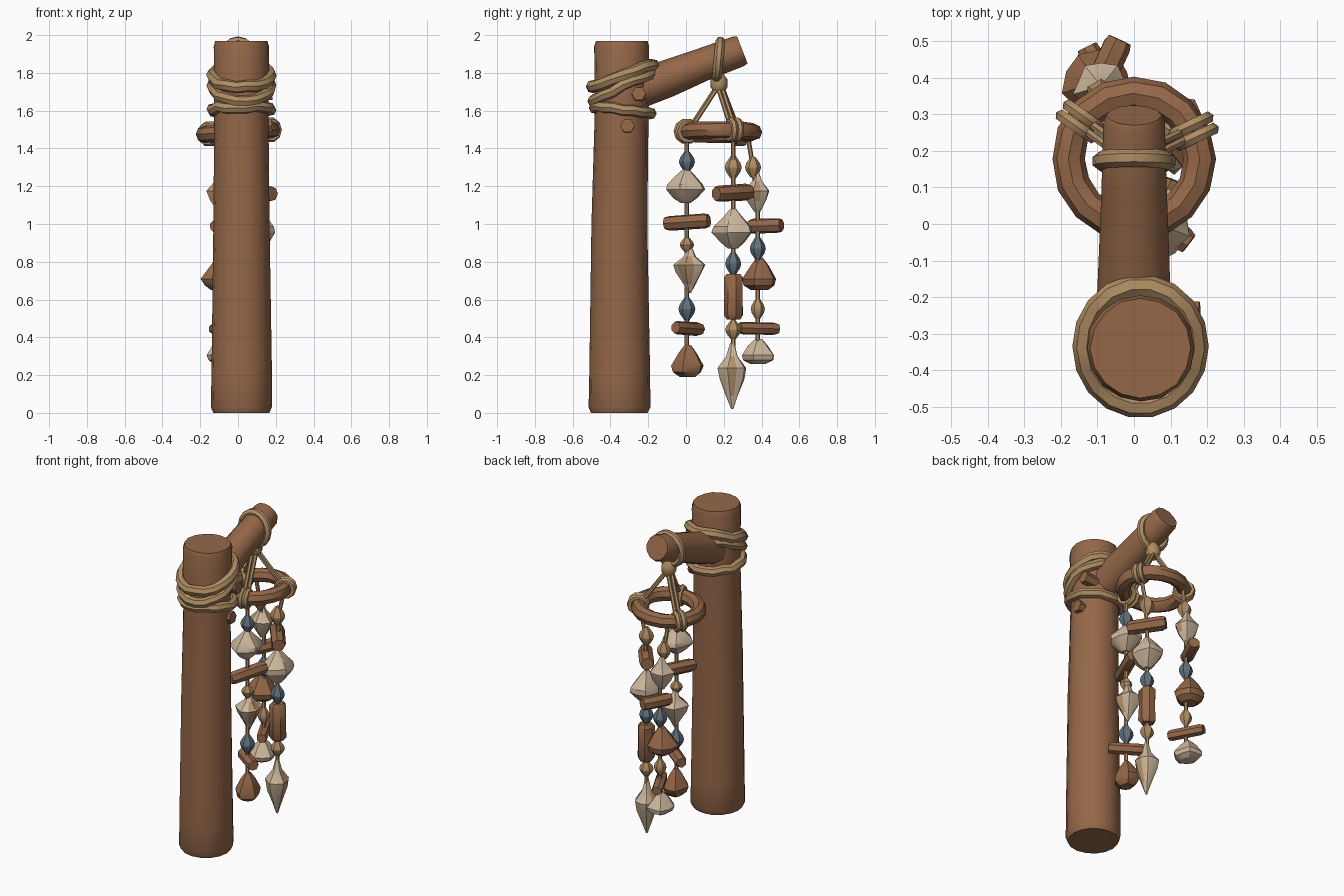
import bpy, bmesh, math, random
from mathutils import Vector

random.seed(4)
if "Cube" in bpy.data.objects:
    bpy.data.objects.remove(bpy.data.objects["Cube"])


def material(name, rgb):
    m = bpy.data.materials.new(name)
    m.use_nodes = True
    m.diffuse_color = (*rgb, 1)
    m.node_tree.nodes["Principled BSDF"].inputs["Base Color"].default_value = (*rgb, 1)
    return m


WOOD = material("brown wood", (0.30, 0.137, 0.066))
ROPE = material("tan rope", (0.43, 0.265, 0.125))
SHELL = material("cream shell", (0.62, 0.48, 0.34))
PATCH = material("shell marking", (0.46, 0.29, 0.15))
BLUE = material("slate blue bead", (0.125, 0.17, 0.205))


def sweep(name, pts, radii, mat, sides=8, closed=False, ref=None, flat=1.0,
          rib=0.0, jitter=0.0, marked=(), angle=40):
    """Sweep a round section along a path; radii may vary from point to point."""
    pts = [Vector(p) for p in pts]
    n = len(pts)
    if not isinstance(radii, (list, tuple)):
        radii = [radii] * n
    bm = bmesh.new()
    rings = []
    for i, p in enumerate(pts):
        a = pts[i - 1] if closed or i else p
        b = pts[(i + 1) % n] if closed or i < n - 1 else p
        t = (b - a).normalized()
        r = Vector(ref) if ref else Vector((1, 0, 0) if abs(t.z) > 0.8 else (0, 0, 1))
        u = t.cross(r).normalized()
        v = u.cross(t)
        ring = []
        for k in range(sides):
            ang = math.tau * k / sides
            rad = radii[i] * (1 + rib * (-1) ** k) * (1 + random.uniform(-jitter, jitter))
            ring.append(bm.verts.new(p + u * math.cos(ang) * rad + v * math.sin(ang) * rad * flat))
        rings.append(ring)
    for i in range(n if closed else n - 1):
        r1, r2 = rings[i], rings[(i + 1) % n]
        for k in range(sides):
            j = (k + 1) % sides
            f = bm.faces.new((r1[k], r1[j], r2[j], r2[k]))
            f.material_index = int(k in marked and 0 < i < n - 2)
    if not closed:
        bm.faces.new(rings[0])
        bm.faces.new(rings[-1])
    bmesh.ops.recalc_face_normals(bm, faces=bm.faces)
    me = bpy.data.meshes.new(name)
    bm.to_mesh(me)
    bm.free()
    me.materials.append(mat)
    if marked:
        me.materials.append(PATCH)
    ob = bpy.data.objects.new(name, me)
    bpy.context.collection.objects.link(ob)
    bpy.ops.object.select_all(action='DESELECT')
    ob.select_set(True)
    bpy.context.view_layer.objects.active = ob
    bpy.ops.object.shade_smooth_by_angle(angle=math.radians(angle))
    return ob


def loop(centre, u, v, n=16, wobble=0.0):
    """Points of an ellipse spanned by two half-axes."""
    c, u, v = Vector(centre), Vector(u), Vector(v)
    return [c + u * math.cos(math.tau * i / n) + v * math.sin(math.tau * i / n)
            + Vector((0, 0, random.uniform(-wobble, wobble))) for i in range(n)]


def stack(name, x, y, z, w, h, profile, mat, **kw):
    """Upright turned shape: profile holds (height, radius) fractions, top down."""
    pts = [(x, y, z + h * (0.5 - f)) for f, _ in profile]
    return sweep(name, pts, [max(0.002, r * w / 2) for _, r in profile], mat, **kw)


# Post, branch and side pegs
sweep("post", [(0.018, -0.352, 0), (0.018, -0.352, 0.03), (0.018, -0.352, 0.2), (0.018, -0.352, 1.0),
               (0.018, -0.342, 1.6), (0.018, -0.34, 1.94), (0.018, -0.34, 1.97)],
      [0.15, 0.162, 0.16, 0.149, 0.142, 0.147, 0.138], WOOD, sides=16, jitter=0.015)
sweep("branch", [(0, -0.32, 1.69), (0, -0.1, 1.77), (0, 0.1, 1.848), (0, 0.28, 1.915), (0, 0.298, 1.922)],
      [0.105, 0.098, 0.088, 0.083, 0.075], WOOD, sides=12, jitter=0.02)
for y, z in ((-0.31, 1.51), (-0.25, 1.68)):
    sweep("peg", [(0.05, y, z), (0.18, y, z + 0.01)], 0.038, WOOD, sides=6)

# Lashings on the post
for z, tilt, reach, r in ((1.785, 0.06, 0.165, 0.032), (1.73, 0.075, 0.16, 0.03), (1.605, -0.015, 0.152, 0.03)):
    sweep("post_lashing", loop((0.018, -0.335, z), (0.155, 0, 0), (0, reach, tilt), 18, 0.008),
          r, ROPE, sides=7, closed=True, ref=(0, 0, 1))

# Hanging loop and knot on the branch
sweep("branch_lashing", loop((0, 0.172, 1.868), (0.09, 0, 0), (0, 0.01, 0.098)), 0.026, ROPE,
      sides=7, closed=True, ref=(0, 1, 0))
stack("knot", 0, 0.175, 1.745, 0.09, 0.1, [(0, 0.5), (0.3, 1), (0.7, 1), (1, 0.6)], ROPE)

# Hoop
CX, CY, CZ, R = 0, 0.178, 1.487, 0.18
sweep("hoop", loop((CX, CY, CZ), (R, 0, 0.012), (0, R, 0), 16), 0.045, WOOD,
      closed=True, ref=(0, 0, 1), jitter=0.04)

# Cords from the knot to the hoop, with a wrap where each one ends
for deg in (25, 145, 285):
    a = math.radians(deg)
    out = Vector((math.cos(a), math.sin(a), 0))
    along = Vector((-out.y, out.x, 0))
    p = Vector((CX, CY, CZ + 0.012 * out.x)) + out * R
    for side in (-0.012, 0.012):
        sweep("hoop_cord", [Vector((0, 0.175, 1.74)) + along * side,
                            p - out * 0.035 + along * side + Vector((0, 0, 0.04))],
              0.012, ROPE, sides=6)
    for side in (-0.017, 0.017):
        sweep("hoop_wrap", loop(p + along * side, out * 0.05, (0, 0, 0.05), 10), 0.018, ROPE,
              sides=6, closed=True, ref=along)

# Outlines of the threaded pieces
BEAD = [(0, 0.3), (0.3, 0.85), (0.5, 1), (0.7, 0.85), (1, 0.3)]
FAN = [(0, 0.15), (0.2, 0.5), (0.45, 0.95), (0.6, 1), (0.85, 0.6), (1, 0.25)]
DOME = [(0, 0.2), (0.25, 0.55), (0.65, 1), (0.85, 0.9), (1, 0.5)]
CONCH = [(0, 0.15), (0.2, 0.4), (0.38, 1), (0.55, 0.85), (0.8, 0.4), (1, 0.08)]
LOG = [(0, 0.7), (0.08, 1), (0.5, 0.95), (0.9, 1), (1, 0.7)]


def bead(x, y, z, w, h, mat):
    stack("bead", x, y, z, w, h, BEAD, mat, sides=6, angle=25)


def shell(x, y, z, w, h, profile, mat=SHELL, marked=(), rib=0.06, flat=0.85):
    stack("shell", x, y, z, w, h, profile, mat, sides=10, rib=rib, flat=flat,
          jitter=0.08, marked=marked, angle=30)


def stick(x, y, z, dx, dy, dz, r):
    c, d = Vector((x, y, z)), Vector((dx, dy, dz)) / 2
    sweep("wood_piece", [c - d, c - d * 0.8, c + d * 0.8, c + d], [r * 0.85, r, r, r * 0.85],
          WOOD, sides=7, jitter=0.05, angle=35)


def strand(pts):
    sweep("strand_cord", pts, 0.012, ROPE, sides=6)


# First strand
x, y = 0.065, 0.005
strand([(x, y, 1.46), (x, y, 0.3)])
bead(x, y, 1.33, 0.085, 0.11, BLUE)
shell(x, y - 0.005, 1.2, 0.2, 0.18, FAN)
stick(x, y, 1.01, 0.09, 0.23, 0.015, 0.04)
bead(x, y, 0.89, 0.075, 0.08, ROPE)
shell(x, y + 0.015, 0.755, 0.165, 0.24, CONCH[::1], marked=(1, 2), flat=0.9)
bead(x, y, 0.55, 0.09, 0.12, BLUE)
stick(x, y + 0.005, 0.447, -0.17, 0.13, -0.01, 0.037)
shell(x, y + 0.005, 0.275, 0.165, 0.17, DOME, WOOD)

# Second strand
x, y = 0.11, 0.25
strand([(0.15, 0.25, 1.45), (0.12, y, 1.32), (x, y, 1.1), (x, y, 0.25)])
bead(x, y, 1.3, 0.09, 0.12, ROPE)
stick(x, y, 1.165, -0.14, 0.18, 0.01, 0.045)
shell(x, y, 0.975, 0.205, 0.21, FAN)
bead(x, y, 0.79, 0.085, 0.12, BLUE)
stack("wood_piece", x, y + 0.003, 0.615, 0.105, 0.24, LOG, WOOD, sides=7, jitter=0.04)
bead(x, y, 0.44, 0.085, 0.1, ROPE)
shell(x, y - 0.005, 0.195, 0.155, 0.35, CONCH, marked=(2, 7), rib=0.04)

# Third strand
x, y = -0.08, 0.38
strand([(-0.1, 0.33, 1.45), (-0.09, 0.355, 1.3), (x, y, 1.1), (x, y, 0.33)])
bead(-0.09, 0.355, 1.3, 0.085, 0.11, ROPE)
shell(-0.09, y - 0.002, 1.165, 0.13, 0.21, CONCH[:2] + [(0.45, 1), (0.7, 0.8), (1, 0.2)],
      marked=(2, 8), flat=1.1)
stick(x, 0.42, 0.99, 0.08, 0.17, 0.005, 0.04)
bead(x, y, 0.87, 0.085, 0.12, BLUE)
shell(x - 0.02, y + 0.01, 0.735, 0.18, 0.17, DOME, WOOD, flat=1.0)
bead(x, y, 0.55, 0.075, 0.11, ROPE)
stick(x, y + 0.005, 0.447, -0.1, 0.2, -0.005, 0.034)
shell(x - 0.01, y + 0.005, 0.325, 0.18, 0.13, DOME)
